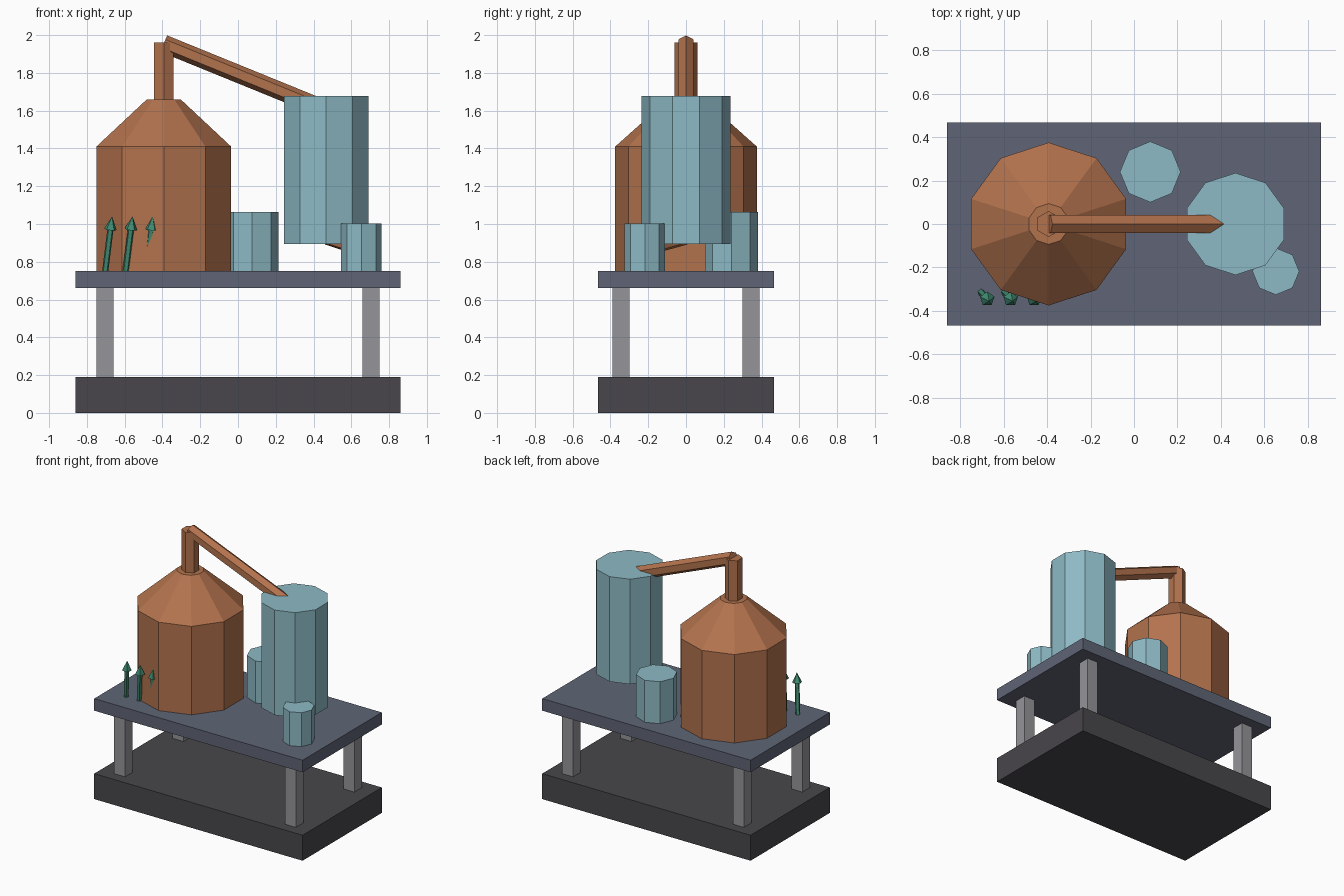
import bpy, bmesh, math
from mathutils import Vector

if "Cube" in bpy.data.objects:
    bpy.data.objects.remove(bpy.data.objects["Cube"])


def material(name, rgb):
    m = bpy.data.materials.new(name)
    m.diffuse_color = (*rgb, 1)
    m.use_nodes = True
    m.node_tree.nodes["Principled BSDF"].inputs["Base Color"].default_value = m.diffuse_color
    return m


copper = material("copper", (0.45, 0.17, 0.075))
pale_blue = material("pale blue", (0.27, 0.49, 0.56))
slate = material("slate", (0.115, 0.13, 0.18))
charcoal = material("charcoal", (0.065, 0.061, 0.069))
grey = material("grey", (0.3, 0.3, 0.32))
green = material("green", (0.053, 0.262, 0.17))


def finish(name, bm, mat):
    bmesh.ops.recalc_face_normals(bm, faces=bm.faces)
    me = bpy.data.meshes.new(name)
    bm.to_mesh(me)
    bm.free()
    me.materials.append(mat)
    ob = bpy.data.objects.new(name, me)
    bpy.context.collection.objects.link(ob)
    return ob


def box(name, lo, hi, mat):
    bm = bmesh.new()
    bmesh.ops.create_cube(bm, size=1)
    for v in bm.verts:
        v.co = [(a + b) / 2 + c * (b - a) for a, b, c in zip(lo, hi, v.co)]
    return finish(name, bm, mat)


def prism(name, sections, sides, mat):
    """Faceted tube through (point, radius) sections along a straight axis."""
    pts = [Vector(p) for p, r in sections]
    t = (pts[-1] - pts[0]).normalized()
    v = Vector((0, 1, 0)) if abs(t.z) > 0.8 else Vector((0, 0, 1))
    v = (v - t * v.dot(t)).normalized()
    u = v.cross(t)
    bm = bmesh.new()
    rings = []
    for p, (_, r) in zip(pts, sections):
        if r == 0:
            rings.append([bm.verts.new(p)] * sides)
            continue
        angles = [math.pi / 2 + 2 * math.pi * k / sides for k in range(sides)]
        rings.append([bm.verts.new(p + (u * math.cos(a) + v * math.sin(a)) * r)
                      for a in angles])
    for a, b in zip(rings, rings[1:]):
        for k in range(sides):
            j = (k + 1) % sides
            face = [a[k], a[j], b[j], b[k]]
            bm.faces.new(list(dict.fromkeys(face)))
    for ring in (rings[0], rings[-1]):
        if len(set(ring)) > 2:
            bm.faces.new(ring)
    return finish(name, bm, mat)


# Stand: plinth, four legs, table top
box("plinth", (-0.86, -0.467, 0), (0.86, 0.467, 0.19), charcoal)
box("table_top", (-0.86, -0.467, 0.66), (0.86, 0.467, 0.75), slate)
for x in (-0.705, 0.705):
    for y in (-0.345, 0.345):
        box("leg", (x - 0.045, y - 0.045, 0.19), (x + 0.045, y + 0.045, 0.66), grey)

# Copper pot with sloped shoulder, neck and sloping pipe
px = -0.393
prism("pot", [((px, 0, 0.75), 0.375), ((px, 0, 1.41), 0.375),
              ((px, 0, 1.66), 0.094)], 10, copper)
prism("neck", [((px, 0, 1.64), 0.06), ((px, 0, 1.96), 0.06)], 6, copper)
prism("sloping_pipe", [((px, 0, 1.955), 0.047), ((0.467, 0, 1.605), 0.047)], 6, copper)

# Condenser tank and its outlet pipe to the front barrel
prism("condenser", [((0.467, 0, 0.893), 0.235), ((0.467, 0, 1.677), 0.235)], 10, pale_blue)
prism("outlet_pipe", [((0.467, 0, 0.92), 0.03), ((0.653, -0.218, 0.86), 0.03)], 6, copper)

# Small barrels
for name, x, y, r, top in (("back_barrel", 0.075, 0.24, 0.14, 1.063),
                           ("front_barrel", 0.653, -0.218, 0.108, 1.003)):
    prism(name, [((x, y, 0.75), r), ((x, y, top), r)], 8, pale_blue)

# Leaning green stalks with pointed heads
for i in range(3):
    base = Vector((-0.703 + 0.108 * i, -0.315, 0.75))
    lean = Vector((0.036, -0.04, 0.29))
    prism("stalk", [(base, 0.017), (base + lean * 0.8, 0.017)], 5, green)
    prism("stalk_head", [(base + lean * 0.76, 0.035), (base + lean, 0)], 5, green)
